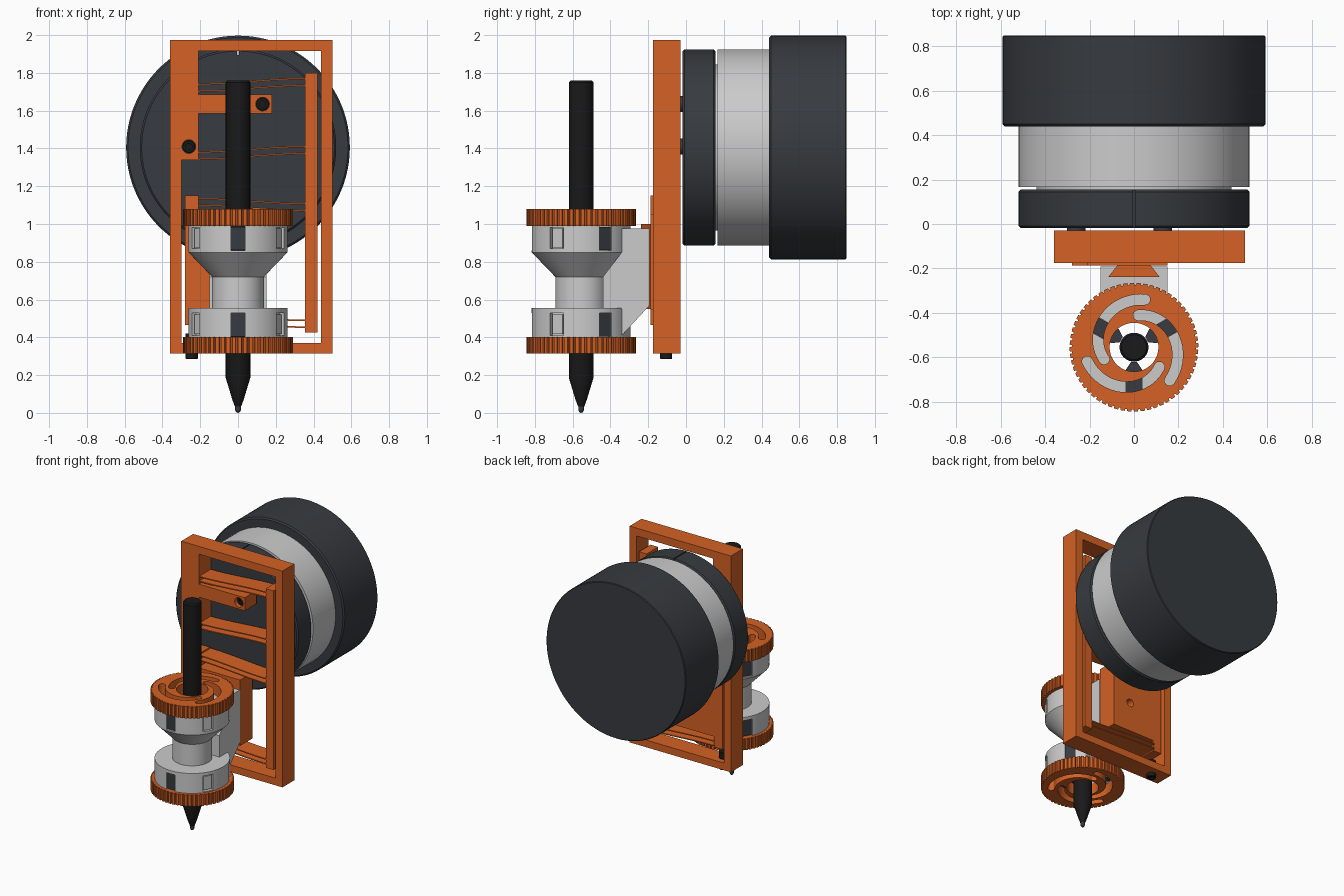
import bpy, bmesh
from math import sin, cos, pi, radians

if "Cube" in bpy.data.objects:
    bpy.data.objects.remove(bpy.data.objects["Cube"])

def material(name, rgb):
    m = bpy.data.materials.new(name)
    m.diffuse_color = (*rgb, 1)
    m.use_nodes = True
    m.node_tree.nodes["Principled BSDF"].inputs["Base Color"].default_value = m.diffuse_color
    return m

ORANGE = material("orange", (0.66, 0.12, 0.018))
DARK = material("charcoal", (0.038, 0.043, 0.05))
BLACK = material("black", (0.01, 0.01, 0.01))

# a, b lie in the profile plane, h runs along the axis
MAP = {'X': lambda a, b, h: (h, a, b),
       'Y': lambda a, b, h: (a, h, b),
       'Z': lambda a, b, h: (a, b, h)}

def activate(ob):
    bpy.ops.object.select_all(action='DESELECT')
    ob.select_set(True)
    bpy.context.view_layer.objects.active = ob

def finish(ob, mat, axis, at):
    bm = bmesh.new()
    bm.from_mesh(ob.data)
    bmesh.ops.remove_doubles(bm, verts=bm.verts, dist=1e-5)
    for v in bm.verts:
        p = MAP[axis](*v.co)
        v.co = [p[i] + at[i] for i in range(3)]
    bmesh.ops.recalc_face_normals(bm, faces=bm.faces)
    bm.to_mesh(ob.data)
    bm.free()
    ob.data.materials.clear()
    if mat:
        ob.data.materials.append(mat)
    activate(ob)
    bpy.ops.object.shade_smooth_by_angle(angle=radians(25))
    return ob

def lathe(name, prof, mat=None, axis='Z', at=(0, 0, 0), n=96, closed=False):
    """Revolve (radius, height) points round the axis."""
    me = bpy.data.meshes.new(name)
    bm = bmesh.new()
    rings = [[bm.verts.new((r * cos(2 * pi * i / n), r * sin(2 * pi * i / n), h)) for i in range(n)]
             if r else [bm.verts.new((0, 0, h))] * n for r, h in prof]
    pairs = list(zip(rings, rings[1:])) + ([(rings[-1], rings[0])] if closed else [])
    for p, q in pairs:
        for i in range(n):
            j = (i + 1) % n
            bm.faces.new(list(dict.fromkeys((p[i], p[j], q[j], q[i]))))
    bm.to_mesh(me)
    bm.free()
    ob = bpy.data.objects.new(name, me)
    bpy.context.collection.objects.link(ob)
    return finish(ob, mat, axis, at)

def cyl(name, r, h0, h1, mat=None, axis='Z', at=(0, 0, 0), n=32):
    return lathe(name, [(0, h0), (r, h0), (r, h1), (0, h1)], mat, axis, at, n)

def plate(name, loops, h0, h1, mat=None, axis='Z', at=(0, 0, 0)):
    """Extrude an outline; further loops become holes."""
    cu = bpy.data.curves.new(name, 'CURVE')
    cu.dimensions, cu.fill_mode, cu.extrude = '2D', 'BOTH', (h1 - h0) / 2
    for lp in loops:
        s = cu.splines.new('POLY')
        s.points.add(len(lp) - 1)
        for pt, (a, b) in zip(s.points, lp):
            pt.co = (a, b, 0, 1)
        s.use_cyclic_u = True
    ob = bpy.data.objects.new(name, cu)
    bpy.context.collection.objects.link(ob)
    activate(ob)
    bpy.ops.object.convert(target='MESH')
    ob = bpy.context.object
    for v in ob.data.vertices:
        v.co.z += (h0 + h1) / 2
    return finish(ob, mat, axis, at)

def circle(x, y, r, n=32):
    return [(x + r * cos(2 * pi * i / n), y + r * sin(2 * pi * i / n)) for i in range(n)]

def rect(x0, x1, y0, y1):
    return [(x0, y0), (x1, y0), (x1, y1), (x0, y1)]

def turn(pts, deg):
    c, s = cos(radians(deg)), sin(radians(deg))
    return [(x * c - y * s, x * s + y * c) for x, y in pts]

def cut(ob, cutters):
    for c in cutters:
        m = ob.modifiers.new("cut", 'BOOLEAN')
        m.operation, m.solver, m.object = 'DIFFERENCE', 'EXACT', c
        activate(ob)
        bpy.ops.object.modifier_apply(modifier=m.name)
        bpy.data.objects.remove(c)
    activate(ob)
    bpy.ops.object.shade_smooth_by_angle(angle=radians(25))

# ---- round housing, stacked along y
HUB = (0, 0, 1.405)
lathe("rear_housing", [(0, .44), (.582, .44), (.592, .45), (.592, .845), (.587, .85), (0, .85)], DARK, 'Y', HUB, 128)
lathe("housing_ring", [(0, .15), (.44, .15), (.44, .167), (.52, .167), (.52, .445), (0, .445)], None, 'Y', HUB, 128)
disc = lathe("front_disc", [(0, -.018), (.51, -.018), (.52, -.008), (.52, .145), (.51, .155), (0, .155)],
             DARK, 'Y', HUB, 128)
bolts = [(.39 * cos(radians(30 + 60 * k)), .39 * sin(radians(30 + 60 * k))) for k in range(6)]
cut(disc, [cyl("hole", .1, -.1, .3, None, 'Y', HUB), cyl("hole", .02, -.1, .3, None, 'Y', (.13, 0, 1.18))]
    + [cyl("hole", .058, -.1, .05, None, 'Y', (x, 0, HUB[2] + z)) for x, z in bolts]
    + [plate("hole", [rect(-.004, .004, .49, .6)], -.1, .3, None, 'Y', HUB)])

def screw(name, r, h0, h1, axis, at):
    lathe(name, [(0, h0 + .015), (r * .5, h0 + .015), (r * .5, h0), (r * .9, h0), (r, h0 + .004), (r, h1), (0, h1)],
          BLACK, axis, at, 32)

for x, z in bolts:
    screw("disc_bolt", .043, -.005, .06, 'Y', (x, 0, HUB[2] + z))

# ---- fixed orange frame with mounting arm
mounts = [(.13, 1.635), (-.26, 1.41)]
opening = [(-.30, .37), (.44, .37), (.44, 1.915), (-.21, 1.915), (-.21, 1.685), (.18, 1.685),
           (.18, 1.585), (-.21, 1.585), (-.21, 1.34), (-.30, 1.34)]
plate("frame", [rect(-.36, .5, .315, 1.975), opening] + [circle(x, z, .036) for x, z in mounts],
      -.175, -.03, ORANGE, 'Y')
for x, z in mounts:
    screw("mount_screw", .034, -.15, 0, 'Y', (x, 0, z))
    cyl("mount_spacer", .042, -.032, -.01, DARK, 'Y', (x, 0, z))
screw("stop_screw", .032, .285, .42, 'Z', (-.245, -.105, 0))

# ---- floating bar, carriage and the S-bent leaf springs between them
plate("floating_bar", [rect(.355, .42, .425, 1.80)], -.17, -.03, ORANGE, 'Y')
plate("carriage", [[(-.28, .465), (-.21, .465), (-.21, .545), (.15, .545), (.15, 1.05), (-.21, 1.05),
                    (-.21, 1.15), (-.28, 1.15)], circle(0, .77, .03)], -.188, -.04, ORANGE, 'Y')
for zl, zr in [(1.74, 1.77), (1.38, 1.41), (1.135, 1.107), (.515, .49)]:
    for dz in (0, -.036):
        mid = []
        for i in range(13):
            t = i / 12
            mid.append((-.212 + .57 * t, zl + dz + (zr - zl) * t * t * (3 - 2 * t)))
        plate("leaf_spring", [[(x, z - .004) for x, z in mid] + [(x, z + .004) for x, z in reversed(mid)]],
              -.17, -.03, ORANGE, 'Y')
plate("dovetail", [[(-.07, -.18), (.07, -.18), (.115, -.238), (-.115, -.238)]], .55, 1.0, ORANGE)

# ---- grey pen holder
PEN = (0, -.555, 0)
plate("holder_bracket", [[(-.192, .975), (-.34, .975), (-.34, .85), (-.44, .72), (-.44, .55), (-.34, .55),
                          (-.34, .41), (-.192, .57)]], -.15, .15, None, 'X')
body = lathe("holder_body", [(.11, .395), (.262, .395), (.262, .555), (.137, .555), (.137, .72), (.262, .85),
                             (.262, .995), (.11, .995)], None, 'Z', PEN, 96, True)
cutters = []
for z0, z1 in ((.86, 1.05), (.35, .53)):
    for a in (30, 150, 270):
        cutters.append(plate("cutter", [turn(rect(.05, .35, -.037, .037), a)], z0, z1, None, 'Z', PEN))
for z0, z1 in ((.87, .982), (.41, .53)):
    for a in (210, 330):
        cutters.append(plate("cutter", [turn(rect(.235, .35, -.04, .04), a)], z0, z1, None, 'Z', PEN))
cut(body, cutters)

jaw = [(.067, -.014), (.1, -.036), (.25, -.036), (.25, .036), (.1, .036), (.067, .014)]
for z0, z1 in ((.862, .985), (.405, .528)):
    for a in (30, 150, 270):
        plate("jaw", [turn(jaw, a)], z0, z1, DARK, 'Z', PEN)
    for a in (210, 330):
        plate("clip", [turn(rect(.23, .25, -.03, .03), a)], z0 + .012, z1 - .008, None, 'Z', PEN)

# ---- ribbed scroll knobs with three spiral slots
def slot(start):
    pts_in, pts_out, n = [], [], 20
    for i in range(n + 1):
        t = i / n
        a, r = radians(start + 125 * t), .22 - .075 * t
        pts_in.append(((r - .024) * cos(a), (r - .024) * sin(a)))
        pts_out.append(((r + .024) * cos(a), (r + .024) * sin(a)))
    ends = []
    for p, q in ((pts_out[-1], pts_in[-1]), (pts_in[0], pts_out[0])):
        cx, cy, dx, dy = (p[0] + q[0]) / 2, (p[1] + q[1]) / 2, (p[0] - q[0]) / 2, (p[1] - q[1]) / 2
        ends.append([(cx + dx * cos(b) - dy * sin(b), cy + dx * sin(b) + dy * cos(b))
                     for b in (pi * k / 6 for k in range(1, 6))])
    return pts_out + ends[0] + pts_in[::-1] + ends[1]

ribs = []
for k in range(60):
    for f, r in ((0, .29), (.6, .29), (.68, .28), (.92, .28)):
        a = 2 * pi * (k + f) / 60
        ribs.append((r * cos(a), r * sin(a)))
for name, z0, z1 in (("upper_knob", .99, 1.08), ("lower_knob", .315, .402)):
    plate(name, [ribs, circle(0, 0, .11, 48)] + [slot(77 + 120 * k) for k in range(3)],
          z0, z1, ORANGE, 'Z', PEN)

# ---- pen
lathe("pen_barrel", [(0, .035), (.017, .035), (.03, .07), (.065, .185), (.065, 1.75), (.056, 1.76), (0, 1.76)],
      BLACK, 'Z', PEN, 48)
lathe("pen_tip", [(0, 0), (.009, .003), (.015, .014), (.015, .04), (0, .04)], DARK, 'Z', PEN, 24)
